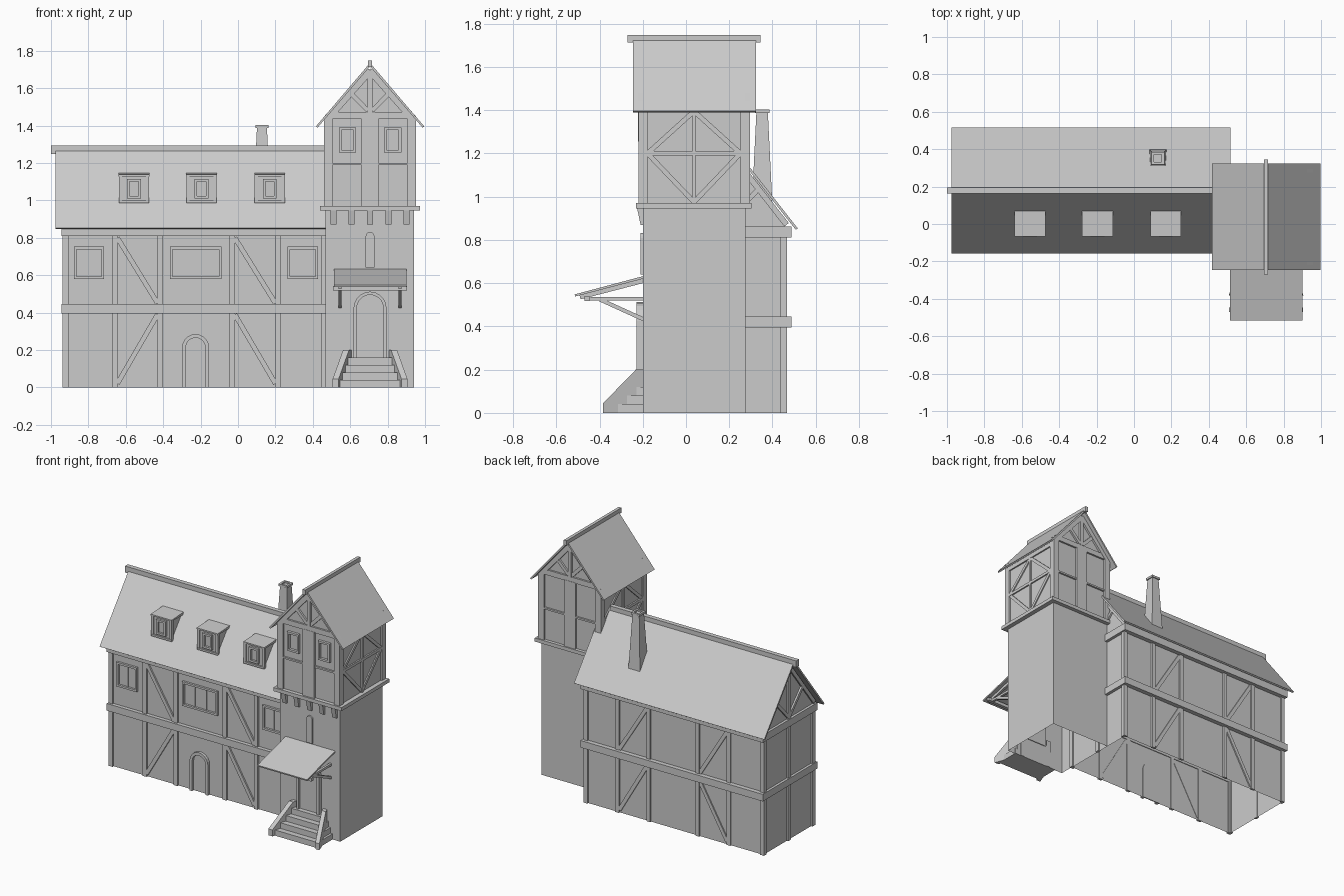
import bpy, bmesh, math
from mathutils import Vector

if "Cube" in bpy.data.objects:
    bpy.data.objects.remove(bpy.data.objects["Cube"])

HY, TX, TY = 0.18, 0.706, 0.037      # house ridge y, tower centre x and y


def prism(name, pts, axis, a, b, open_bottom=False, fn=None):
    """Extrude a 2D profile along x (pts = y,z) or y (pts = x,z)."""
    bm = bmesh.new()
    put = (lambda p, t: Vector((t, p[0], p[1]))) if axis == 'x' else (lambda p, t: Vector((p[0], t, p[1])))
    va = [bm.verts.new(put(p, a)) for p in pts]
    vb = [bm.verts.new(put(p, b)) for p in pts]
    bm.faces.new(va)
    bm.faces.new(vb[::-1])
    n = len(pts)
    for i in range(n):
        j = (i + 1) % n
        bm.faces.new((va[i], vb[i], vb[j], va[j]))
    bmesh.ops.recalc_face_normals(bm, faces=bm.faces)
    if open_bottom:
        low = [f for f in bm.faces if all(v.co.z < 1e-4 for v in f.verts)]
        bmesh.ops.delete(bm, geom=low, context='FACES')
    if fn:
        for v in bm.verts:
            v.co = fn(v.co)
    me = bpy.data.meshes.new(name)
    bm.to_mesh(me)
    bm.free()
    ob = bpy.data.objects.new(name, me)
    bpy.context.collection.objects.link(ob)
    return ob


def box(name, x0, x1, y0, y1, z0, z1, **k):
    return prism(name, [(x0, z0), (x1, z0), (x1, z1), (x0, z1)], 'y', y0, y1, **k)


def bar(name, p, q, axis, a, b, w=0.026):
    """Diagonal timber from p to q in the wall plane."""
    p, q = Vector(p), Vector(q)
    d = (q - p).normalized() * w / 2
    n = Vector((-d.y, d.x))
    prism(name, [p + n, q + n, q - n, p - n], axis, a, b)


def window(name, x0, x1, z0, z1, y, t=0.014, mullions=1):
    """Frame standing proud of the wall at y."""
    for a, b in ((x0, x0 + t), (x1 - t, x1)):
        box(name + "_jamb", a, b, y - 0.015, y + 0.01, z0, z1)
    for a, b in ((z0, z0 + t), (z1 - t, z1)):
        box(name + "_rail", x0, x1, y - 0.015, y + 0.01, a, b)
    for i in range(mullions):
        c = x0 + (x1 - x0) * (i + 1) / (mullions + 1)
        box(name + "_mullion", c - 0.005, c + 0.005, y - 0.006, y + 0.01, z0, z1)


def arch_pts(cx, h, z0, top, n=10):
    return [(cx + h * math.cos(math.pi * i / n), top - h + h * math.sin(math.pi * i / n)) for i in range(n + 1)]


def arch(name, cx, h, z0, top, t, y0, y1):
    """Arched frame and its recessed door leaf."""
    out, inn = arch_pts(cx, h, z0, top), arch_pts(cx, h - t, z0, top - t)
    ring = [(cx + h, z0)] + out + [(cx - h, z0), (cx - h + t, z0)] + inn[::-1] + [(cx + h - t, z0)]
    prism(name + "_frame", ring, 'y', y0, y1)
    prism(name + "_leaf", [(cx + h - t, z0)] + inn + [(cx - h + t, z0)], 'y', y0 + 0.018, y1)


def gable_roof(name, axis, c, half, eave, ridge, a, b, t):
    for s in (-1, 1):
        prism(name, [(c, ridge), (c + s * half, eave), (c + s * (half - t * 0.8), eave - t * 0.5),
                     (c, ridge - t * 1.6)], axis, a, b)


# House body and roof
prism("house_walls", [(-0.095, 0), (0.455, 0), (0.455, 0.9), (HY, 1.255), (-0.095, 0.9)], 'x', -0.925, 0.465, True)
gable_roof("house_roof", 'x', HY, 0.337, 0.853, 1.283, -0.975, 0.516, 0.012)
box("house_ridge_cap", -1.0, 0.46, HY - 0.016, HY + 0.016, 1.248, 1.294)

# Horizontal timber bands around the house
for z0, z1 in ((0.395, 0.445), (0.81, 0.862)):
    for y0, y1 in ((-0.122, -0.09), (0.45, 0.487)):
        box("house_band", -0.943, 0.487, y0, y1, z0, z1)
    for x0, x1 in ((-0.943, -0.92), (0.46, 0.487)):
        box("house_end_band", x0, x1, -0.122, 0.487, z0, z1)

# Posts and braces on front and back
for y0, y1 in ((-0.108, -0.09), (0.45, 0.466)):
    for x in (-0.922, -0.658, -0.415, -0.03, 0.215, 0.462):
        box("house_post", x - 0.015, x + 0.015, y0, y1, 0, 0.83)
    for x0, x1, lo in ((-0.645, -0.43, True), (-0.017, 0.2, False)):
        bar("upper_brace", (x0, 0.8), (x1, 0.45), 'y', y0 + 0.002, y1 - 0.002)
        za, zb = (0.02, 0.39) if lo else (0.39, 0.02)
        bar("lower_brace", (x0, za), (x1, zb), 'y', y0 + 0.002, y1 - 0.002)

# End walls and gable timbers
for x0, x1 in ((-0.937, -0.92), (0.46, 0.477)):
    for y in (-0.093, HY, 0.451):
        box("end_post", x0, x1, y - 0.015, y + 0.015, 0, 0.83)
    box("gable_king_post", x0, x1, HY - 0.015, HY + 0.015, 0.85, 1.24)
    for s in (-1, 1):
        bar("gable_rafter", (HY + s * 0.285, 0.87), (HY, 1.235), 'x', x0, x1)
        bar("gable_brace", (HY + s * 0.15, 1.03), (HY, 0.87), 'x', x0, x1, 0.022)

# House windows and door
window("left_window", -0.877, -0.717, 0.58, 0.752, -0.095)
window("middle_window", -0.363, -0.088, 0.58, 0.752, -0.095, mullions=2)
window("right_window", 0.265, 0.428, 0.58, 0.752, -0.095)
arch("house_door", -0.227, 0.072, 0, 0.285, 0.02, -0.115, -0.09)

# Dormers
for x in (-0.556, -0.195, 0.17):
    prism("dormer", [(-0.055, 0.985), (-0.055, 1.13), (0.06, 1.13)], 'x', x - 0.072, x + 0.072)
    prism("dormer_roof", [(-0.066, 1.128), (-0.066, 1.138), (0.07, 1.145), (0.06, 1.128)], 'x', x - 0.082, x + 0.082)
    for s in (-1, 1):
        box("dormer_post", x + s * 0.072 - 0.009, x + s * 0.072 + 0.009, -0.063, -0.045, 0.985, 1.13)
    box("dormer_sill", x - 0.08, x + 0.08, -0.066, -0.045, 0.985, 0.998)
    window("dormer_window", x - 0.037, x + 0.037, 1.01, 1.115, -0.055, mullions=0)

# Chimney, tapering upward with a hollow cap
CX, CY = 0.128, 0.352
box("chimney", -0.048, 0.048, -0.048, 0.048, 0.95, 1.392,
    fn=lambda v: Vector((CX + v.x * (1 if v.z < 1.2 else 0.55), CY + v.y * (1 if v.z < 1.2 else 0.55), v.z)))
for s in (-1, 1):
    box("chimney_rim", CX + s * 0.027 - 0.007, CX + s * 0.027 + 0.007, CY - 0.034, CY + 0.034, 1.387, 1.402)
    box("chimney_rim", CX - 0.034, CX + 0.034, CY + s * 0.027 - 0.007, CY + s * 0.027 + 0.007, 1.387, 1.402)

# Tower
box("tower_shaft", TX - 0.238, TX + 0.235, -0.2, 0.275, 0, 0.95, open_bottom=True)
prism("tower_upper", [(TX - 0.235, 0.95), (TX + 0.235, 0.95), (TX + 0.235, 1.43), (TX, 1.705), (TX - 0.235, 1.43)],
      'y', -0.205, 0.28)
box("tower_ledge", TX - 0.267, TX + 0.267, -0.232, 0.303, 0.945, 0.97)
gable_roof("tower_roof", 'y', TX, 0.29, 1.395, 1.735, -0.245, 0.323, 0.012)
box("tower_ridge_cap", TX - 0.011, TX + 0.011, -0.27, 0.344, 1.712, 1.748)

# Tower timbers, front and back
for y0, y1 in ((-0.22, -0.2), (0.275, 0.295)):
    for x, h in ((TX - 0.223, 0.022), (TX, 0.045), (TX + 0.223, 0.022)):
        box("tower_post", x - h, x + h, y0, y1, 0.96, 1.44)
    for z0, z1 in ((1.188, 1.2), (1.435, 1.472)):
        w = 0.24 if z1 < 1.3 else 0.205
        box("tower_rail", TX - w, TX + w, y0 + 0.002, y1 - 0.002, z0, z1)
    box("tower_king_post", TX - 0.013, TX + 0.013, y0, y1, 1.47, 1.69)
    for s in (-1, 1):
        bar("tower_gable_rafter", (TX + s * 0.235, 1.43), (TX, 1.695), 'y', y0, y1, 0.04)
        bar("tower_gable_brace", (TX + s * 0.012, 1.48), (TX + s * 0.1, 1.57), 'y', y0 + 0.002, y1 - 0.002, 0.024)

# Tower timbers, sides
for x0, x1 in ((TX - 0.245, TX - 0.23), (TX + 0.23, TX + 0.245)):
    for y in (-0.199, TY, 0.272):
        h = 0.021 if y != TY else 0.008
        box("tower_side_post", x0, x1, y - h, y + h, 0.96, 1.42)
    box("tower_side_rail", x0, x1, -0.2, 0.28, 1.19, 1.21)
    box("tower_side_plate", x0, x1, -0.2, 0.28, 1.39, 1.42)
    for s in (-1, 1):
        for z in (0.975, 1.395):
            bar("tower_side_brace", (TY + s * 0.215, 1.2), (TY, z), 'x', x0 + 0.002, x1 - 0.002, 0.022)
for s in (-1, 1):
    c = TX + s * 0.121
    window("tower_window", c - 0.046, c + 0.046, 1.255, 1.39, -0.208, mullions=0)

# Corbels under the ledge
for i in range(-2, 3):
    x = TX + i * 0.098
    prism("corbel", [(-0.195, 0.87), (-0.21, 0.87), (-0.226, 0.946), (-0.195, 0.946)], 'x', x - 0.016, x + 0.016)

# Arrow slit and tower door
prism("arrow_slit", [(TX + 0.023, 0.64)] + arch_pts(TX, 0.023, 0.64, 0.832, 8) + [(TX - 0.023, 0.64)], 'y', -0.211, -0.19)
arch("tower_door", TX, 0.088, 0.15, 0.512, 0.017, -0.23, -0.19)

# Porch canopy with brackets
prism("porch_roof", [(-0.2, 0.632), (-0.515, 0.548), (-0.513, 0.538), (-0.2, 0.62)], 'x', TX - 0.193, TX + 0.195)
box("porch_front_beam", TX - 0.197, TX + 0.197, -0.47, -0.447, 0.518, 0.541)
for s in (-1, 1):
    x = TX + s * 0.16
    bar("porch_rafter", (-0.2, 0.61), (-0.49, 0.535), 'x', x - 0.008, x + 0.008, 0.02)
    bar("porch_tie", (-0.2, 0.528), (-0.46, 0.528), 'x', x - 0.008, x + 0.008, 0.016)
    bar("porch_brace", (-0.195, 0.432), (-0.4, 0.525), 'x', x - 0.008, x + 0.008, 0.018)

# Steps narrowing toward the door, with sloped cheek walls
for i in range(4):
    h = 0.175 - i * 0.016
    box("step", TX - h, TX + h, -0.365 + i * 0.04, -0.195, i * 0.04, (i + 1) * 0.04)
for s in (-1, 1):
    prism("step_cheek", [(-0.383, 0), (-0.383, 0.045), (-0.232, 0.2), (-0.19, 0.2), (-0.19, 0)], 'x',
          TX + s * 0.168, TX + s * 0.2, fn=lambda v, s=s: Vector((v.x - s * 0.37 * (v.y + 0.383), v.y, v.z)))
